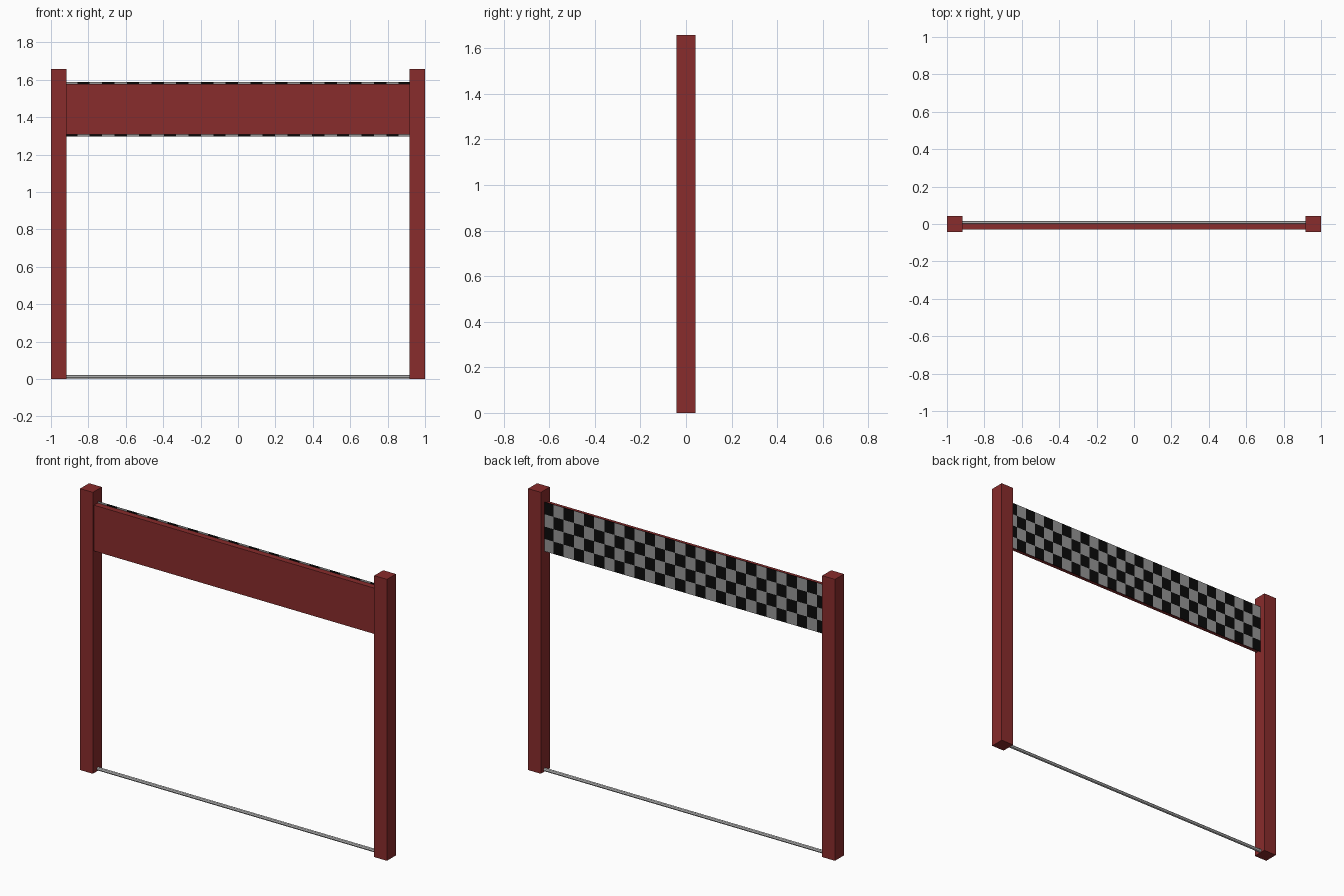
import bpy, bmesh, math

if "Cube" in bpy.data.objects:
    bpy.data.objects.remove(bpy.data.objects["Cube"])

def material(name, rgb):
    m = bpy.data.materials.new(name)
    m.diffuse_color = (*rgb, 1)
    m.use_nodes = True
    m.node_tree.nodes["Principled BSDF"].inputs["Base Color"].default_value = m.diffuse_color
    return m

red = material("dark_red", (0.25, 0.025, 0.025))
black = material("black", (0.003, 0.003, 0.003))
pale = material("pale_grey", (0.3, 0.3, 0.3))

def box(name, x, y, z, mat):
    bpy.ops.mesh.primitive_cube_add(size=1, location=[sum(r) / 2 for r in (x, y, z)])
    o = bpy.context.object
    o.name = name
    o.scale = [r[1] - r[0] for r in (x, y, z)]
    o.data.materials.append(mat)
    return o

OUT, INN, HALF = 1.0, 0.917, 0.0415

# Square posts
box("left_post", (-OUT, -INN), (-HALF, HALF), (0, 1.658), red)
box("right_post", (INN, OUT), (-HALF, HALF), (0, 1.658), red)

# Plain front panel of the banner
box("banner_panel", (-INN, INN), (-0.03, 0.004), (1.308, 1.578), red)

# Chequered sheet behind the panel, ends tucked into the posts
COLS, ROWS, W = 28, 4, 0.925
bpy.ops.mesh.primitive_grid_add(x_subdivisions=COLS, y_subdivisions=ROWS, size=2,
                                location=(0, 0.006, 1.4425), rotation=(-math.pi / 2, 0, 0))
sheet = bpy.context.object
sheet.name = "chequered_sheet"
sheet.scale = (W, 0.1455, 1)
sheet.data.materials.append(pale)
sheet.data.materials.append(black)
for f in sheet.data.polygons:
    col = int((f.center.x + 1) / 2 * COLS)
    row = int((f.center.y + 1) / 2 * ROWS)   # local +y points down
    f.material_index = (col + row) % 2

# Thin rod joining the feet of the posts
bpy.ops.mesh.primitive_cylinder_add(vertices=8, radius=0.01, depth=2 * INN,
                                    location=(0, 0.006, 0.012), rotation=(0, math.pi / 2, 0))
bpy.context.object.name = "ground_rod"
